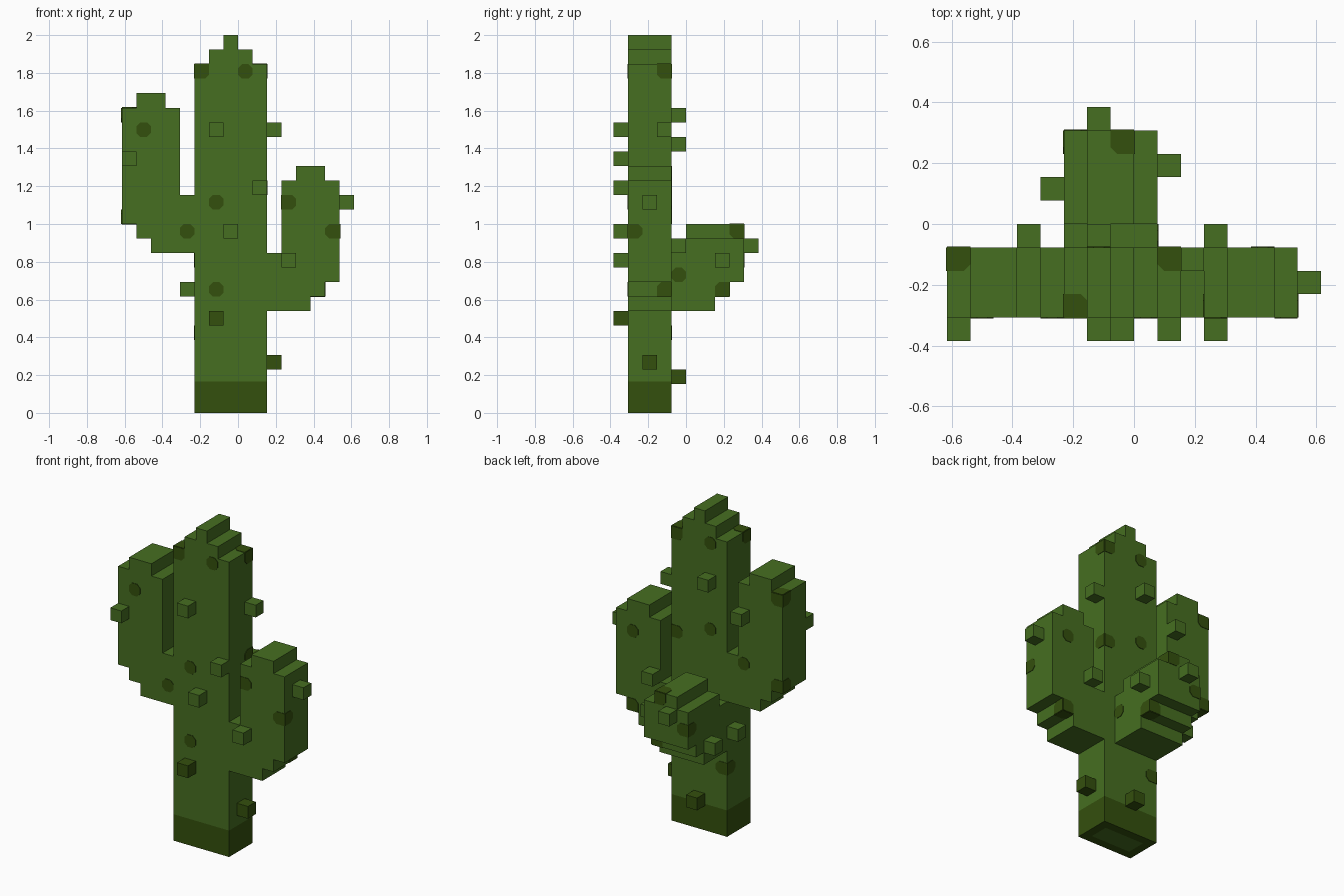
import bpy
import bmesh
from mathutils import Vector

U = 1 / 13  # one grid cell

cube = bpy.data.objects.get("Cube")
if cube:
    bpy.data.objects.remove(cube, do_unlink=True)


def make_material(name, colour):
    mat = bpy.data.materials.new(name)
    mat.use_nodes = True
    mat.diffuse_color = (*colour, 1)
    mat.node_tree.nodes["Principled BSDF"].inputs["Base Color"].default_value = (*colour, 1)
    return mat


GREEN = make_material("cactus green", (0.061, 0.156, 0.015))
DARK = make_material("dark green", (0.034, 0.080, 0.004))

# The model's own left is +x
SIDES = {"left": (0, 1), "right": (0, -1), "front": (1, -1),
         "back": (1, 1), "top": (2, 1), "bottom": (2, -1)}


def finish(name, bm, *mats):
    bmesh.ops.recalc_face_normals(bm, faces=bm.faces)
    mesh = bpy.data.meshes.new(name)
    bm.to_mesh(mesh)
    bm.free()
    for mat in mats:
        mesh.materials.append(mat)
    obj = bpy.data.objects.new(name, mesh)
    bpy.context.collection.objects.link(obj)
    return obj


def extrude(bm, points, offset):
    """Solid from a flat outline pushed along offset."""
    face = bm.faces.new([bm.verts.new(p) for p in points])
    moved = bmesh.ops.extrude_face_region(bm, geom=[face], use_keep_orig=True)["geom"]
    verts = [v for v in moved if isinstance(v, bmesh.types.BMVert)]
    bmesh.ops.translate(bm, verts=verts, vec=offset)


def slab(name, outline, axis, start, end, mat=GREEN):
    """Stepped outline (side, height) in cells, extruded along axis 0 or 1."""
    bm = bmesh.new()
    pts = [Vector((start, a, z) if axis == 0 else (a, start, z)) * U for a, z in outline]
    offset = Vector((0, 0, 0))
    offset[axis] = (end - start) * U
    extrude(bm, pts, offset)
    return finish(name, bm, mat)


def block(name, x0, x1, z0, z1, y0=-4, y1=-1, mat=GREEN):
    return slab(name, [(x0, z0), (x1, z0), (x1, z1), (x0, z1)], 1, y0, y1, mat)


def spot(number, cell, sides):
    """Thin painted patch; corners are clipped unless it wraps over that edge."""
    bm = bmesh.new()
    faces = [SIDES[s] for s in sides.split()]
    for axis, sign in faces:
        b, c = [i for i in range(3) if i != axis]
        points = []
        for sb, sc in ((-1, -1), (1, -1), (1, 1), (-1, 1)):
            if (b, sb) in faces or (c, sc) in faces:
                ring = [(sb, sc)]
            else:
                ring = [(sb * 0.45, sc), (sb, sc * 0.45)]
                if sb == sc:
                    ring.reverse()
            for pb, pc in ring:
                p = Vector(cell) + Vector((0.5, 0.5, 0.5))
                p[axis] += sign * 0.5
                p[b] += pb * 0.5
                p[c] += pc * 0.5
                points.append(p * U)
        offset = Vector((0, 0, 0))
        offset[axis] = sign * 0.003
        extrude(bm, points, offset)
    finish(f"spot_{number}", bm, DARK)


# Trunk with stepped tip
BASE = 2.15
slab("trunk", [(-3, BASE), (2, BASE), (2, 24), (1, 24), (1, 25), (0, 25), (0, 26),
               (-1, 26), (-1, 25), (-2, 25), (-2, 24), (-3, 24)], 1, -4, -1)

# Dark foot with a green patch underneath
foot = block("trunk_foot", -3, 2, 0, BASE, mat=DARK)
foot.data.materials.append(GREEN)
bm = bmesh.new()
bm.from_mesh(foot.data)
under = [f for f in bm.faces if f.normal.z < -0.5]
bmesh.ops.inset_region(bm, faces=under, thickness=U)
for f in under:
    f.material_index = 1
bm.to_mesh(foot.data)
bm.free()

# Side arms
slab("right_arm", [(-3, 11), (-3, 15), (-4, 15), (-4, 21), (-5, 21), (-5, 22), (-7, 22),
                   (-7, 21), (-8, 21), (-8, 13), (-7, 13), (-7, 12), (-6, 12), (-6, 11)],
     1, -4, -1)
slab("left_arm", [(2, 7), (5, 7), (5, 8), (6, 8), (6, 9), (7, 9), (7, 16), (6, 16),
                  (6, 17), (4, 17), (4, 16), (3, 16), (3, 11), (2, 11)], 1, -4, -1)

# Back arm and its raised cap
slab("back_arm", [(-1, 7), (2, 7), (2, 8), (3, 8), (3, 9), (4, 9), (4, 12), (0, 12),
                  (0, 11), (-1, 11)], 0, -3, 1)
block("back_arm_cap", -2, 0, 12, 13, 0, 4)

# Thorns, one cell each
THORNS = [(-2, -5, 19), (1, -5, 15), (-1, -5, 12), (3, -5, 10), (-8, -5, 17),
          (2, -2, 19), (7, -3, 14), (-2, -1, 20), (-5, -1, 18), (3, -1, 11),
          (-4, -2, 8), (-4, 1, 8), (1, 2, 10), (-2, 4, 11)]
DARK_THORNS = [(-2, -5, 6), (2, -3, 3), (-1, -1, 2)]
for kind, cells, mat in (("thorn", THORNS, GREEN), ("dark_thorn", DARK_THORNS, DARK)):
    for i, (x, y, z) in enumerate(cells):
        block(f"{kind}_{i}", x, x + 1, z, z + 1, y, y + 1, mat)

# Painted spots, some wrapping over edges
SPOTS = [
    ((-3, -4, 23), "front right top"), ((0, -4, 23), "front"),
    ((1, -2, 23), "left back top"), ((-2, -2, 23), "back"),
    ((-2, -4, 14), "front"), ((-2, -4, 8), "front"),
    ((1, -2, 15), "left back"), ((-2, -2, 16), "back"),
    ((-3, -2, 5), "right back"),
    ((-7, -4, 19), "front"), ((-4, -4, 12), "front"),
    ((-8, -2, 20), "right back top"), ((-8, -2, 13), "right back bottom"),
    ((-5, -2, 14), "back"),
    ((3, -4, 14), "front right"), ((6, -4, 12), "front left"),
    ((5, -2, 14), "back"), ((5, -2, 8), "left back bottom"),
    ((0, -1, 9), "left"), ((0, 2, 8), "left back bottom"),
    ((-1, 3, 12), "left back top"), ((-3, 3, 10), "right back"),
]
for i, (cell, sides) in enumerate(SPOTS):
    spot(i, cell, sides)
